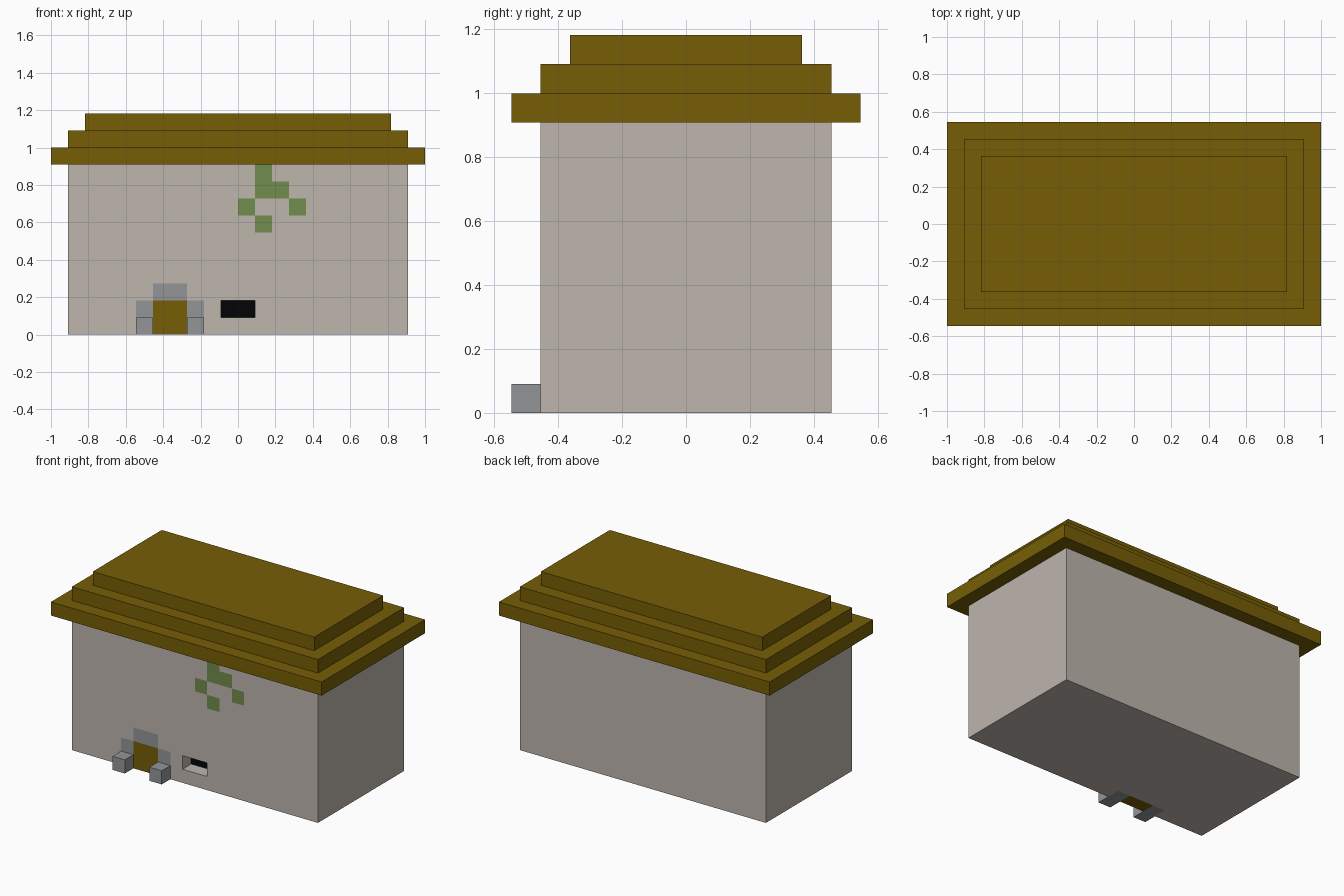
import bpy, bmesh, math

if "Cube" in bpy.data.objects:
    bpy.data.objects.remove(bpy.data.objects["Cube"])

U = 1 / 11  # one building block


def material(name, r, g, b):
    # sRGB 0-255 to linear
    m = bpy.data.materials.new(name)
    m.diffuse_color = [(c / 255) ** 2.2 for c in (r, g, b)] + [1]
    m.use_nodes = True
    m.node_tree.nodes["Principled BSDF"].inputs["Base Color"].default_value = m.diffuse_color
    return m


WOOD = material("wood", 117, 94, 14)
PLASTER = material("plaster", 188, 180, 172)
STONE = material("stone", 146, 148, 150)
LEAF = material("leaf", 112, 139, 78)
BLACK = material("black", 12, 12, 14)


def cells(x0, x1, y0, y1, z0, z1):
    return {(x, y, z) for x in range(x0, x1) for y in range(y0, y1) for z in range(z0, z1)}


def block_part(name, solid, mat):
    """Mesh the outside of a set of unit blocks, merging flat areas."""
    bm = bmesh.new()
    verts = {}

    def vert(p):
        if p not in verts:
            verts[p] = bm.verts.new([c * U for c in p])
        return verts[p]

    for c in solid:
        for axis in range(3):
            a, b = (axis + 1) % 3, (axis + 2) % 3
            for side in (0, 1):
                n = list(c)
                n[axis] += 1 if side else -1
                if tuple(n) in solid:
                    continue
                loop = []
                for i, j in ((0, 0), (1, 0), (1, 1), (0, 1)):
                    p = list(c)
                    p[axis] += side
                    p[a] += i
                    p[b] += j
                    loop.append(vert(tuple(p)))
                bm.faces.new(loop if side else loop[::-1])
    bmesh.ops.dissolve_limit(bm, angle_limit=math.radians(1),
                             verts=bm.verts[:], edges=bm.edges[:])
    bmesh.ops.triangulate(bm, faces=[f for f in bm.faces if len(f.verts) > 4])
    me = bpy.data.meshes.new(name)
    bm.to_mesh(me)
    bm.free()
    me.materials.append(mat)
    ob = bpy.data.objects.new(name, me)
    bpy.context.collection.objects.link(ob)
    return ob


# Door, stone surround and the two front posts
door = cells(-5, -3, -5, -4, 0, 2)
surround = cells(-5, -3, -5, -4, 2, 3)
for x in (-6, -3):
    surround |= cells(x, x + 1, -5, -4, 0, 2) | cells(x, x + 1, -6, -5, 0, 1)

# Window: open recess with a dark pane behind it
recess = cells(-1, 1, -5, -4, 1, 2)
pane = cells(-1, 1, -4, -3, 1, 2)

# Hanging vine set flush in the front wall
vine = {(x, -5, z) for x, z in ((1, 9), (1, 8), (2, 8), (0, 7), (3, 7), (1, 6))}

# Walls fill everything that is left
walls = cells(-10, 10, -5, 5, 0, 10) - door - surround - recess - pane - vine

block_part("walls", walls, PLASTER)
block_part("door", door, WOOD)
block_part("door_surround", surround, STONE)
block_part("window_pane", pane, BLACK)
block_part("vine", vine, LEAF)

# Stepped roof
for i in range(3):
    block_part(f"roof_tier_{i + 1}",
               cells(i - 11, 11 - i, i - 6, 6 - i, 10 + i, 11 + i), WOOD)
